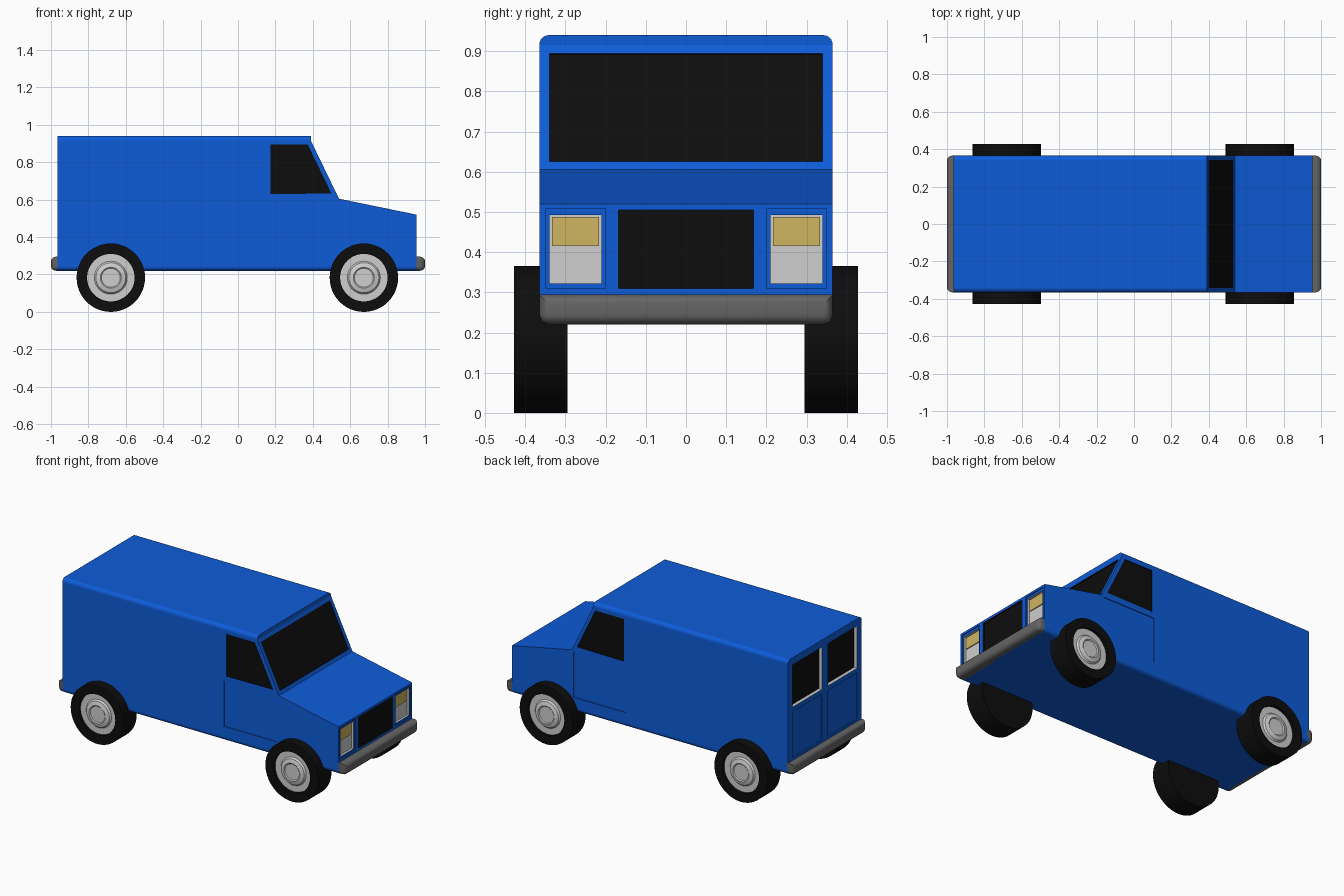
import bpy, bmesh, math
from mathutils import Vector

cube = bpy.data.objects.get("Cube")
if cube:
    bpy.data.objects.remove(cube, do_unlink=True)


def material(name, rgb):
    m = bpy.data.materials.new(name)
    m.use_nodes = True
    m.diffuse_color = (*rgb, 1)
    m.node_tree.nodes["Principled BSDF"].inputs["Base Color"].default_value = (*rgb, 1)
    return m


BLUE = material("blue paint", (0.004, 0.107, 0.69))
BLACK = material("black glass and rubber", (0.004, 0.004, 0.004))
GREY = material("bumper grey", (0.13, 0.13, 0.13))
SILVER = material("light silver", (0.62, 0.62, 0.62))
AMBER = material("lamp amber", (0.62, 0.46, 0.12))

HALF = 0.365      # half width of the body
FRONT, REAR = 0.955, -0.965


def finish(bm, name, mat):
    bmesh.ops.recalc_face_normals(bm, faces=bm.faces)
    mesh = bpy.data.meshes.new(name)
    bm.to_mesh(mesh)
    bm.free()
    mesh.materials.append(mat)
    ob = bpy.data.objects.new(name, mesh)
    bpy.context.collection.objects.link(ob)
    return ob


def activate(ob):
    bpy.ops.object.select_all(action='DESELECT')
    ob.select_set(True)
    bpy.context.view_layer.objects.active = ob


def prism_mesh(points, sweep):
    """Polygon swept along a vector."""
    bm = bmesh.new()
    face = bm.faces.new([bm.verts.new(p) for p in points])
    new = bmesh.ops.extrude_face_region(bm, geom=[face], use_keep_orig=True)
    bmesh.ops.translate(bm, vec=sweep, verts=[
        v for v in new["geom"] if isinstance(v, bmesh.types.BMVert)])
    return bm


def prism(name, points, sweep, mat):
    return finish(prism_mesh(points, sweep), name, mat)


def end_rect(x, y0, y1, z0, z1):
    return [(x, y0, z0), (x, y1, z0), (x, y1, z1), (x, y0, z1)]


def recess(body, points, outward, depth, mat):
    """Sink a polygon lying on the body surface, colouring the pocket."""
    n = Vector(outward).normalized()
    base = [Vector(p) - n * depth for p in points]
    cutter = prism("cutter", base, n * (depth + 0.03), mat)
    cutter.hide_render = True
    activate(body)
    mod = body.modifiers.new("recess", 'BOOLEAN')
    mod.operation, mod.solver, mod.object = 'DIFFERENCE', 'EXACT', cutter
    mod.material_mode = 'TRANSFER'
    bpy.ops.object.modifier_apply(modifier=mod.name)
    bpy.data.objects.remove(cutter, do_unlink=True)


# Body shell: side profile swept across, long edges rounded
outline = [(REAR, 0.22), (REAR, 0.94), (0.39, 0.94), (0.39, 0.915),
           (0.54, 0.605), (FRONT, 0.52), (FRONT, 0.22)]
bm = prism_mesh([(x, -HALF, z) for x, z in outline], (0, 2 * HALF, 0))
long_edges = [e for e in bm.edges
              if abs(e.verts[0].co.y - e.verts[1].co.y) < 0.01
              and abs(e.verts[0].co.x - e.verts[1].co.x) > 1]
bmesh.ops.bevel(bm, geom=long_edges, offset=0.024, segments=6,
                profile=0.5, affect='EDGES')
body = finish(bm, "van_body", BLUE)

# Windscreen, set into the sloping front
slope = Vector((0.15, 0, -0.31))
top = Vector((0.39, 0, 0.915))
across = Vector((0, 0.34, 0))
upper, lower = top + slope * 0.065, top + slope * 0.935
recess(body, [upper - across, upper + across, lower + across, lower - across],
       (0.31, 0, 0.15), 0.006, BLACK)

# Cab windows and door panels on both sides
window = [(0.175, 0.63), (0.175, 0.895), (0.373, 0.895), (0.5, 0.633)]
door = [(0.16, 0.31), (0.16, 0.595), (0.525, 0.595), (0.525, 0.31)]
for s in (-1, 1):
    for shape, mat in ((window, BLACK), (door, BLUE)):
        recess(body, [(x, s * HALF, z) for x, z in shape], (0, s, 0), 0.005, mat)

# Grille pocket
recess(body, end_rect(FRONT, -0.168, 0.168, 0.31, 0.505), (1, 0, 0), 0.01, BLACK)

# Headlamp pockets with lamps, rear doors with framed windows
for s, side in ((-1, "right"), (1, "left")):
    recess(body, end_rect(FRONT, s * 0.2, s * 0.35, 0.31, 0.507), (1, 0, 0), 0.006, BLUE)
    recess(body, end_rect(FRONT, s * 0.21, s * 0.34, 0.322, 0.493), (1, 0, 0), 0.02, SILVER)
    prism("headlamp_" + side, end_rect(FRONT - 0.021, s * 0.217, s * 0.333, 0.415, 0.487),
          (0.007, 0, 0), AMBER)
    recess(body, end_rect(REAR, s * 0.03, s * 0.32, 0.31, 0.6), (-1, 0, 0), 0.006, BLUE)
    recess(body, end_rect(REAR, s * 0.03, s * 0.32, 0.63, 0.895), (-1, 0, 0), 0.025, SILVER)
    prism("rear_window_" + side, end_rect(REAR + 0.026, s * 0.031, s * 0.319, 0.631, 0.894),
          (-0.006, 0, 0), BLACK)

# Only the rounded strips are smooth; the panels stay flat
for p in body.data.polygons:
    p.use_smooth = abs(p.normal.y) > 0.02 and abs(p.normal.z) > 0.02


# Bumpers: bars rounded on the outside and the lower corners
def bumper(name, inner, outer):
    bm = prism_mesh(end_rect(inner, -HALF, HALF, 0.22, 0.295), (outer - inner, 0, 0))
    edges = []
    for e in bm.edges:
        mid = (e.verts[0].co + e.verts[1].co) / 2
        low_corner = abs(mid.y) > 0.3 and mid.z < 0.23
        if abs(mid.x - outer) < 0.001 or low_corner:
            edges.append(e)
    bmesh.ops.bevel(bm, geom=edges, offset=0.026, segments=5,
                    profile=0.5, affect='EDGES')
    ob = finish(bm, name, GREY)
    activate(ob)
    bpy.ops.object.shade_smooth_by_angle(angle=math.radians(35))


bumper("front_bumper", FRONT - 0.01, 1.0)
bumper("rear_bumper", REAR + 0.01, -1.0)


# Wheels: turned profiles of (radius, distance from centre line)
def lathe(name, profile, x, z, s, mat):
    bm = bmesh.new()
    verts = [bm.verts.new((r, s * y, 0)) for r, y in profile]
    edges = [bm.edges.new(pair) for pair in zip(verts, verts[1:])]
    bmesh.ops.spin(bm, geom=verts + edges, cent=(0, 0, 0), axis=(0, 1, 0),
                   angle=math.tau, steps=48)
    bmesh.ops.remove_doubles(bm, verts=bm.verts, dist=0.0001)
    bmesh.ops.translate(bm, vec=(x, 0, z), verts=bm.verts)
    ob = finish(bm, name, mat)
    activate(ob)
    bpy.ops.object.shade_smooth_by_angle(angle=math.radians(30))


tyre = [(0, 0.295), (0.183, 0.295), (0.183, 0.428), (0.127, 0.428),
        (0.127, 0.395), (0, 0.395)]
rim = [(0, 0.39), (0.127, 0.39), (0.127, 0.41), (0.088, 0.41),
       (0.08, 0.42), (0.056, 0.427), (0.05, 0.422), (0, 0.422)]
for x, end in ((0.673, "front"), (-0.68, "rear")):
    for s, side in ((-1, "right"), (1, "left")):
        lathe(f"{end}_{side}_tyre", tyre, x, 0.183, s, BLACK)
        lathe(f"{end}_{side}_rim", rim, x, 0.183, s, SILVER)
